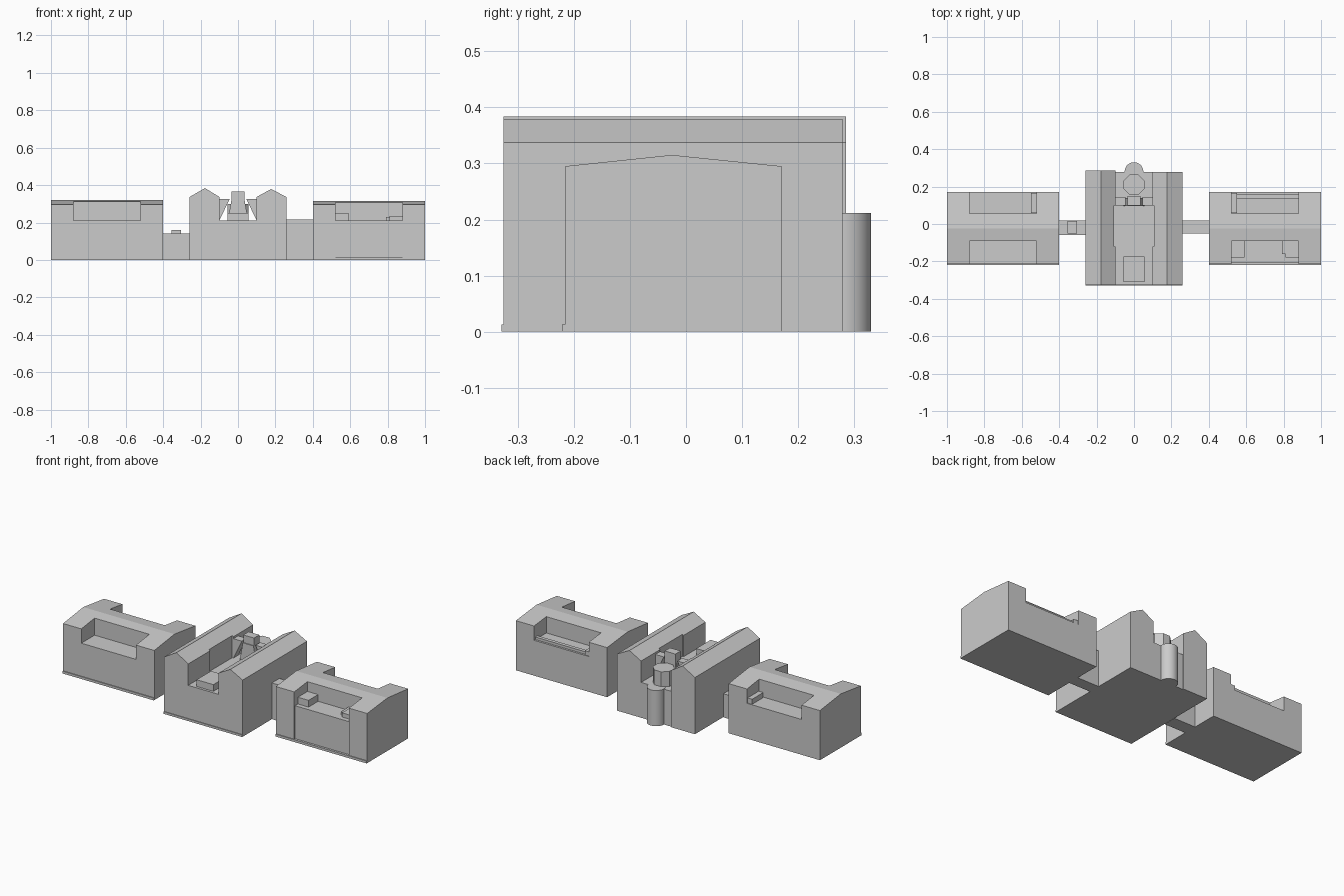
import bpy, bmesh, math
from mathutils import Vector

if "Cube" in bpy.data.objects:
    bpy.data.objects.remove(bpy.data.objects["Cube"])

stone = bpy.data.materials.new("light_grey_stone")
stone.use_nodes = True
GREY = (0.6, 0.6, 0.6, 1)
stone.diffuse_color = GREY
stone.node_tree.nodes["Principled BSDF"].inputs["Base Color"].default_value = GREY


def prism(name, profile, axis, start, end):
    """Extrude a 2D profile along an axis; x uses (y, z), y uses (x, z), z uses (x, y)."""
    place = {
        "x": lambda p: (start, p[0], p[1]),
        "y": lambda p: (p[0], start, p[1]),
        "z": lambda p: (p[0], p[1], start),
    }[axis]
    bm = bmesh.new()
    face = bm.faces.new([bm.verts.new(place(p)) for p in profile])
    out = bmesh.ops.extrude_face_region(bm, geom=[face])
    move = Vector([end - start if axis == a else 0 for a in "xyz"])
    verts = [v for v in out["geom"] if isinstance(v, bmesh.types.BMVert)]
    bmesh.ops.translate(bm, verts=verts, vec=move)
    bmesh.ops.recalc_face_normals(bm, faces=bm.faces)
    mesh = bpy.data.meshes.new(name)
    bm.to_mesh(mesh)
    bm.free()
    mesh.materials.append(stone)
    obj = bpy.data.objects.new(name, mesh)
    bpy.context.collection.objects.link(obj)
    return obj


def box(name, x, y, z):
    return prism(name, [(x[0], y[0]), (x[1], y[0]), (x[1], y[1]), (x[0], y[1])], "z", *z)


def cut(target, name, x, y, z):
    cutter = box(name, x, y, z)
    cutter.hide_render = True
    cutter.hide_viewport = True
    mod = target.modifiers.new(name, "BOOLEAN")
    mod.operation = "DIFFERENCE"
    mod.solver = "EXACT"
    mod.object = cutter


def polygon(cx, cy, r, n, turn=0.0):
    return [(cx + r * math.cos(turn + math.tau * i / n),
             cy + r * math.sin(turn + math.tau * i / n)) for i in range(n)]


FLOOR = 0.21

# Side wings: long gabled blocks with a terrace cut into each roof slope
for side, sign, ridge in (("left", 1, 0.315), ("right", -1, 0.32)):
    x0, x1 = sorted((0.4 * sign, sign))
    n0, n1 = sorted((0.52 * sign, 0.88 * sign))
    profile = [(-0.215, 0), (0.17, 0), (0.17, 0.295), (-0.025, ridge), (-0.215, 0.295)]
    wing = prism(side + "_wing", profile, "x", x0, x1)
    cut(wing, side + "_front_terrace_cutter", (n0, n1), (-0.3, -0.09), (FLOOR, 0.5))
    cut(wing, side + "_back_terrace_cutter", (n0, n1), (0.055, 0.3), (FLOOR, 0.5))
    if sign > 0:
        cut(wing, "left_facade_cutter", (n0, n1), (-0.3, -0.207), (-0.1, 0.4))
    box(side + "_wing_plinth", (x0, x1), (-0.22, -0.2), (0, 0.014))

# Terrace fittings
box("left_terrace_hut", (0.52, 0.59), (-0.18, -0.09), (FLOOR, 0.25))
box("left_terrace_bench", (0.81, 0.88), (-0.18, -0.09), (FLOOR, 0.235))
box("left_terrace_step", (0.79, 0.81), (-0.16, -0.09), (FLOOR, 0.23))
box("left_back_parapet", (0.52, 0.88), (0.137, 0.158), (FLOOR, 0.225))
box("left_back_hut", (0.52, 0.55), (0.06, 0.165), (FLOOR, 0.235))
box("right_back_hut", (-0.55, -0.52), (0.06, 0.165), (FLOOR, 0.24))

# Links between the wings and the centre
box("right_link", (-0.4, -0.26), (-0.06, 0.02), (0, 0.14))
box("right_link_vent", (-0.355, -0.305), (-0.05, 0.015), (0.14, 0.16))
box("left_link", (0.255, 0.4), (-0.05, 0.02), (0, 0.215))

# Centre: two parallel gabled halls on either side of a lower court
for side, sign, ridge, back in (("left", 1, 0.379, 0.279), ("right", -1, 0.384, 0.285)):
    profile = [(0.1, 0), (0.258, 0), (0.258, 0.337), (0.177, ridge), (0.1, 0.337)]
    hall = prism(side + "_hall", [(sign * x, z) for x, z in profile], "y", -0.325, back)
    inner = sorted((sign * 0.05, sign * 0.108))
    cut(hall, side + "_hall_recess_cutter", inner, (-0.12, 0.1), (FLOOR, 0.5))
    # Splayed brackets beside the court tower
    bracket = [(0.1, 0.325), (0.045, 0.325), (0.1, FLOOR)]
    prism(side + "_bracket", [(sign * x, z) for x, z in bracket], "y", 0.1, 0.145)
box("court_base", (-0.1, 0.1), (-0.325, 0.279), (0, FLOOR))
box("centre_plinth", (-0.258, 0.258), (-0.329, -0.31), (0, 0.013))

# Court structures: porch roof box, tower, tapered support, octagon lantern
box("porch_block", (-0.055, 0.055), (-0.31, -0.175), (FLOOR, 0.25))
box("tower", (-0.035, 0.035), (0.1, 0.15), (FLOOR, 0.365))
prism("tower_skirt", [(-0.055, FLOOR), (0.055, FLOOR), (0.035, 0.32), (-0.035, 0.32)],
      "y", 0.095, 0.14)
prism("octagon_lantern", polygon(0, 0.21, 0.06, 8, math.pi / 8), "z", FLOOR, 0.3)

# Rounded apse at the back
apse = prism("apse", polygon(0, 0.28, 0.05, 48), "z", 0, FLOOR + 0.002)
bpy.context.view_layer.objects.active = apse
apse.select_set(True)
bpy.ops.object.shade_smooth_by_angle(angle=math.radians(30))
